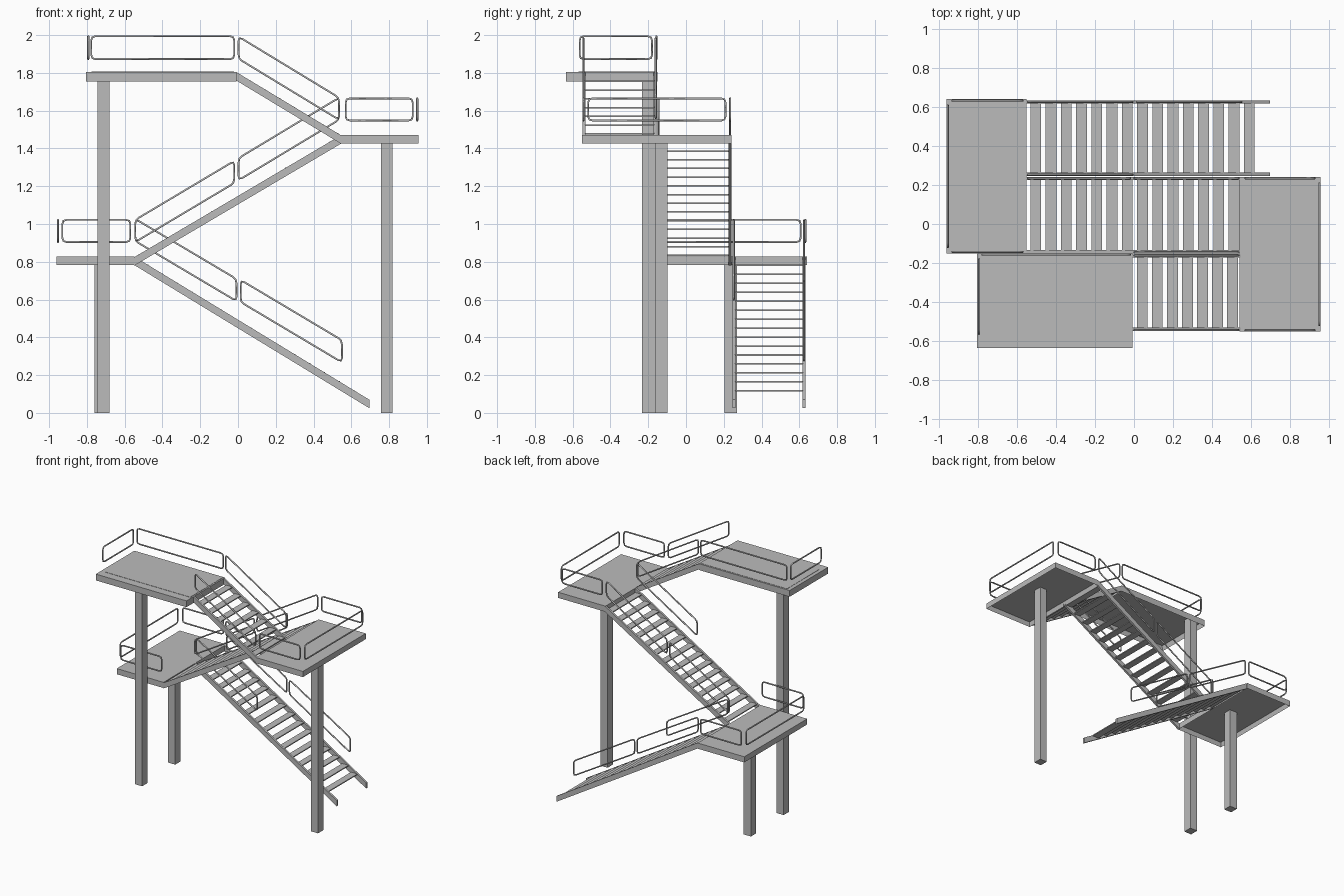
import bpy
import bmesh
from mathutils import Vector

if "Cube" in bpy.data.objects:
    bpy.data.objects.remove(bpy.data.objects["Cube"], do_unlink=True)


def make_material(name, value):
    mat = bpy.data.materials.new(name)
    mat.use_nodes = True
    color = (value, value, value, 1)
    mat.diffuse_color = color
    mat.node_tree.nodes["Principled BSDF"].inputs["Base Color"].default_value = color
    return mat


STEEL = make_material("grey_steel", 0.5)


def add_object(name, bm):
    bmesh.ops.recalc_face_normals(bm, faces=bm.faces[:])
    mesh = bpy.data.meshes.new(name)
    bm.to_mesh(mesh)
    bm.free()
    mesh.materials.append(STEEL)
    obj = bpy.data.objects.new(name, mesh)
    bpy.context.collection.objects.link(obj)
    return obj


def add_box(bm, lo, hi):
    lo, hi = Vector(lo), Vector(hi)
    verts = bmesh.ops.create_cube(bm, size=1)["verts"]
    for v in verts:
        v.co = (lo + hi) / 2 + v.co * (hi - lo)
    return verts


def box(name, lo, hi):
    bm = bmesh.new()
    add_box(bm, lo, hi)
    return add_object(name, bm)


def platform(name, lo, hi):
    """Deck with a rim hanging down around a hollow underside."""
    bm = bmesh.new()
    add_box(bm, lo, hi)
    bmesh.ops.recalc_face_normals(bm, faces=bm.faces[:])
    under = min(bm.faces, key=lambda f: f.calc_center_median().z)
    bmesh.ops.inset_region(bm, faces=[under], thickness=0.012)
    for v in under.verts:
        v.co.z = hi[2] - 0.01
    return add_object(name, bm)


def rail(name, a, b, height=0.117, corner=0.022):
    """Closed tube loop; a and b are the ends of its lower bar."""
    up = Vector((0, 0, height))
    a, b = Vector(a), Vector(b)
    loop = [a, b, b + up, a + up]
    points = []
    for i, p in enumerate(loop):
        before = p + (loop[i - 1] - p).normalized() * corner
        after = p + (loop[(i + 1) % 4] - p).normalized() * corner
        points += [before, before * 0.25 + p * 0.5 + after * 0.25, after]
    curve = bpy.data.curves.new(name + "_path", "CURVE")
    curve.dimensions = "3D"
    curve.bevel_depth = 0.0055
    curve.bevel_resolution = 1
    spline = curve.splines.new("POLY")
    spline.points.add(len(points) - 1)
    for sp, p in zip(spline.points, points):
        sp.co = (*p, 1)
    spline.use_cyclic_u = True
    temp = bpy.data.objects.new(name + "_path", curve)
    mesh = bpy.data.meshes.new_from_object(temp)
    bpy.data.objects.remove(temp)
    mesh.materials.clear()
    mesh.materials.append(STEEL)
    mesh.name = name
    bpy.context.collection.objects.link(bpy.data.objects.new(name, mesh))


def stairs(name, start, end, y0, y1, first, count, pitch=0.078):
    """start and end are (x, z) on the upper edge of the side beams."""
    slope = (end[1] - start[1]) / (end[0] - start[0])
    for side, ya in (("front", y0), ("back", y1 - 0.016)):
        bm = bmesh.new()
        for v in add_box(bm, (start[0], ya, -0.045), (end[0], ya + 0.016, 0)):
            v.co.z += start[1] + slope * (v.co.x - start[0])
        add_object(f"{name}_{side}_stringer", bm)
    bm = bmesh.new()
    for i in range(count):
        x = first + i * pitch
        z = start[1] + slope * (x + 0.027 - start[0]) - 0.018
        add_box(bm, (x, y0 + 0.012, z - 0.004), (x + 0.055, y1 - 0.012, z + 0.004))
    add_object(f"{name}_treads", bm)


# Landings
platform("low_landing", (-0.96, -0.15, 0.783), (-0.55, 0.64, 0.828))
platform("middle_landing", (0.54, -0.55, 1.425), (0.955, 0.24, 1.47))
platform("top_landing", (-0.805, -0.635, 1.755), (-0.008, -0.15, 1.805))
box("top_floor_plate", (-0.775, -0.57, 1.804), (-0.02, -0.16, 1.807))

# Columns
box("low_column", (-0.76, 0.205, 0), (-0.695, 0.27, 0.82))
box("middle_column", (0.757, -0.164, 0), (0.818, -0.097, 1.462))
box("top_column", (-0.743, -0.233, 0), (-0.679, -0.164, 1.797))

# Flights of stairs
stairs("lower_flight", (-0.55, 0.828), (0.695, 0.07), 0.247, 0.632, -0.53, 15)
stairs("middle_flight", (-0.55, 0.824), (0.545, 1.47), -0.15, 0.24, -0.53, 14)
stairs("upper_flight", (-0.01, 1.805), (0.545, 1.47), -0.547, -0.155, 0.015, 7, 0.077)

# Landing rails: outer end and both sides
for name, x_end, x0, x1, y0, y1, z in (
    ("low", -0.953, -0.93, -0.57, -0.143, 0.632, 0.905),
    ("middle", 0.949, 0.57, 0.925, -0.543, 0.234, 1.548),
):
    rail(f"{name}_end_rail", (x_end, y0 + 0.025, z), (x_end, y1 - 0.025, z))
    for side, y in (("front", y0), ("back", y1)):
        rail(f"{name}_{side}_rail", (x0, y, z), (x1, y, z))
rail("top_end_rail", (-0.793, -0.563, 1.873), (-0.793, -0.18, 1.873), 0.121)
rail("top_back_rail", (-0.777, -0.157, 1.873), (-0.02, -0.157, 1.873), 0.121)

# Stair rails
for side, y in (("inner", 0.253), ("outer", 0.625)):
    rail(f"lower_flight_{side}_upper_rail", (-0.544, y, 0.91), (-0.008, y, 0.592))
rail("lower_flight_outer_lower_rail", (0.014, y, 0.587), (0.55, y, 0.268))
rail("middle_flight_back_lower_rail", (-0.544, 0.234, 0.905), (-0.02, 0.234, 1.217))
for side, y in (("front", -0.145), ("back", 0.234)):
    rail(f"middle_flight_{side}_upper_rail", (0.003, y, 1.232), (0.535, y, 1.552))
for side, y in (("front", -0.543), ("back", -0.16)):
    rail(f"upper_flight_{side}_rail", (0.003, y, 1.875), (0.535, y, 1.552))
